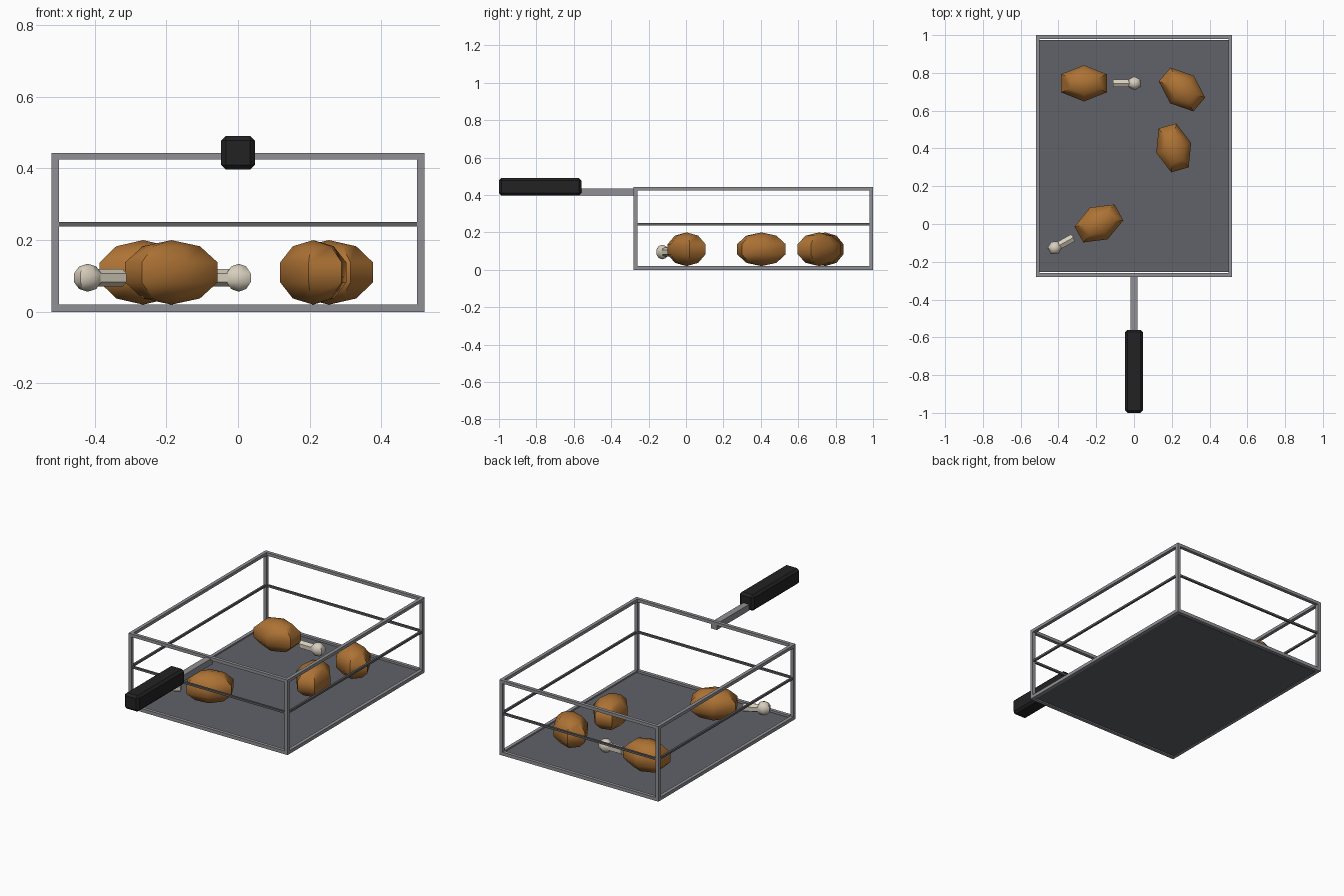
import bpy, bmesh, math
from mathutils import Matrix, Vector

if "Cube" in bpy.data.objects:
    bpy.data.objects.remove(bpy.data.objects["Cube"])


def material(name, rgb):
    m = bpy.data.materials.new(name)
    m.diffuse_color = (*rgb, 1)
    m.use_nodes = True
    m.node_tree.nodes["Principled BSDF"].inputs["Base Color"].default_value = m.diffuse_color
    return m


STEEL = material("steel grey", (0.28, 0.28, 0.30))
WIRE = material("dark wire grey", (0.115, 0.115, 0.125))
TRAY = material("tray slate", (0.115, 0.122, 0.138))
BLACK = material("handle black", (0.016, 0.016, 0.016))
MEAT = material("roast brown", (0.42, 0.17, 0.035))
BONE = material("bone cream", (0.68, 0.62, 0.51))


def finish(name, bm, mat, smooth=None):
    bmesh.ops.recalc_face_normals(bm, faces=bm.faces)
    me = bpy.data.meshes.new(name)
    bm.to_mesh(me)
    bm.free()
    me.materials.append(mat)
    ob = bpy.data.objects.new(name, me)
    bpy.context.collection.objects.link(ob)
    if smooth:
        bpy.ops.object.select_all(action='DESELECT')
        ob.select_set(True)
        bpy.context.view_layer.objects.active = ob
        bpy.ops.object.shade_smooth_by_angle(angle=math.radians(smooth))
    return ob


def box(name, lo, hi, mat, bevel=0):
    lo, hi = Vector(lo), Vector(hi)
    bm = bmesh.new()
    bmesh.ops.create_cube(bm, size=1)
    for v in bm.verts:
        v.co = (lo + hi) / 2 + v.co * (hi - lo)
    if bevel:
        bmesh.ops.bevel(bm, geom=bm.edges[:], offset=bevel, segments=1, affect='EDGES')
    return finish(name, bm, mat)


def blob(name, radii, matrix, mat):
    """Six-sided, five-band ellipsoid with a vertex row facing y."""
    bm = bmesh.new()
    rings = []
    for lat in (-54, -18, 18, 54):
        a = math.radians(lat)
        rings.append([bm.verts.new((math.cos(a) * math.cos(t) * radii[0],
                                    math.cos(a) * math.sin(t) * radii[1],
                                    math.sin(a) * radii[2]))
                      for t in (math.radians(30 + 60 * i) for i in range(6))])
    south, north = (bm.verts.new((0, 0, s * radii[2])) for s in (-1, 1))
    for i in range(6):
        j = (i + 1) % 6
        for low, high in zip(rings, rings[1:]):
            bm.faces.new((low[i], low[j], high[j], high[i]))
        bm.faces.new((south, rings[0][j], rings[0][i]))
        bm.faces.new((north, rings[-1][i], rings[-1][j]))
    bm.transform(matrix)
    return finish(name, bm, mat, 50)


# Basket frame: square rails top and bottom, thin wires half way up
X, Y0, Y1, T = 0.52, -0.28, 1.0, 0.02
for label, z0, z1, inset, w, mat in (("bottom_rail", 0, 0.02, 0, T, STEEL),
                                     ("top_rail", 0.425, 0.443, 0, T, STEEL),
                                     ("middle_wire", 0.238, 0.25, 0.004, 0.012, WIRE)):
    x, a, b = X - inset, Y0 + inset, Y1 - inset
    box(label + "_front", (-x, a, z0), (x, a + w, z1), mat)
    box(label + "_back", (-x, b - w, z0), (x, b, z1), mat)
    for s, side in ((-1, "left"), (1, "right")):
        xs = sorted((s * x, s * (x - w)))
        box(f"{label}_{side}", (xs[0], a + w, z0), (xs[1], b - w, z1), mat)

# Corner posts
for s, side in ((-1, "left"), (1, "right")):
    xs = sorted((s * X, s * (X - T)))
    for y, end in ((Y0, "front"), (Y1 - T, "back")):
        box(f"post_{end}_{side}", (xs[0], y, 0.02), (xs[1], y + T, 0.425), STEEL)

# Tray floor
box("tray_floor", (-0.5, -0.253, 0.002), (0.5, 0.975, 0.012), TRAY)

# Handle
box("handle_rod", (-0.019, -0.59, 0.398), (0.019, -0.261, 0.435), STEEL)
box("handle_grip", (-0.047, -1.0, 0.397), (0.047, -0.56, 0.491), BLACK, 0.013)

# Roast pieces: x, y, turn in degrees, with or without a bone
pieces = ((-0.265, 0.745, 0, True), (-0.186, 0.003, 209, True),
          (0.21, 0.403, -74, False), (0.254, 0.712, -41, False))
for n, (x, y, turn, bony) in enumerate(pieces, 1):
    place = Matrix.Translation((x, y, 0.11)) @ Matrix.Rotation(math.radians(turn), 4, 'Z')
    blob(f"meat_{n}", (0.147, 0.101, 0.09), place, MEAT)
    if bony:
        bm = bmesh.new()
        bmesh.ops.create_cone(bm, cap_ends=True, segments=6, radius1=0.024,
                              radius2=0.024, depth=0.105)
        # Put a long edge of the shaft on top
        first = max(bm.verts, key=lambda v: v.co.x).co
        spin = 0 if abs(first.y) < 1e-4 else math.pi / 6
        bm.transform(place @ Matrix.Translation((0.2075, 0, -0.015))
                     @ Matrix.Rotation(math.pi / 2, 4, 'Y')
                     @ Matrix.Rotation(spin, 4, 'Z'))
        finish(f"bone_shaft_{n}", bm, BONE)
        blob(f"bone_knob_{n}", (0.041, 0.039, 0.039),
             place @ Matrix.Translation((0.267, 0, -0.015)), BONE)
